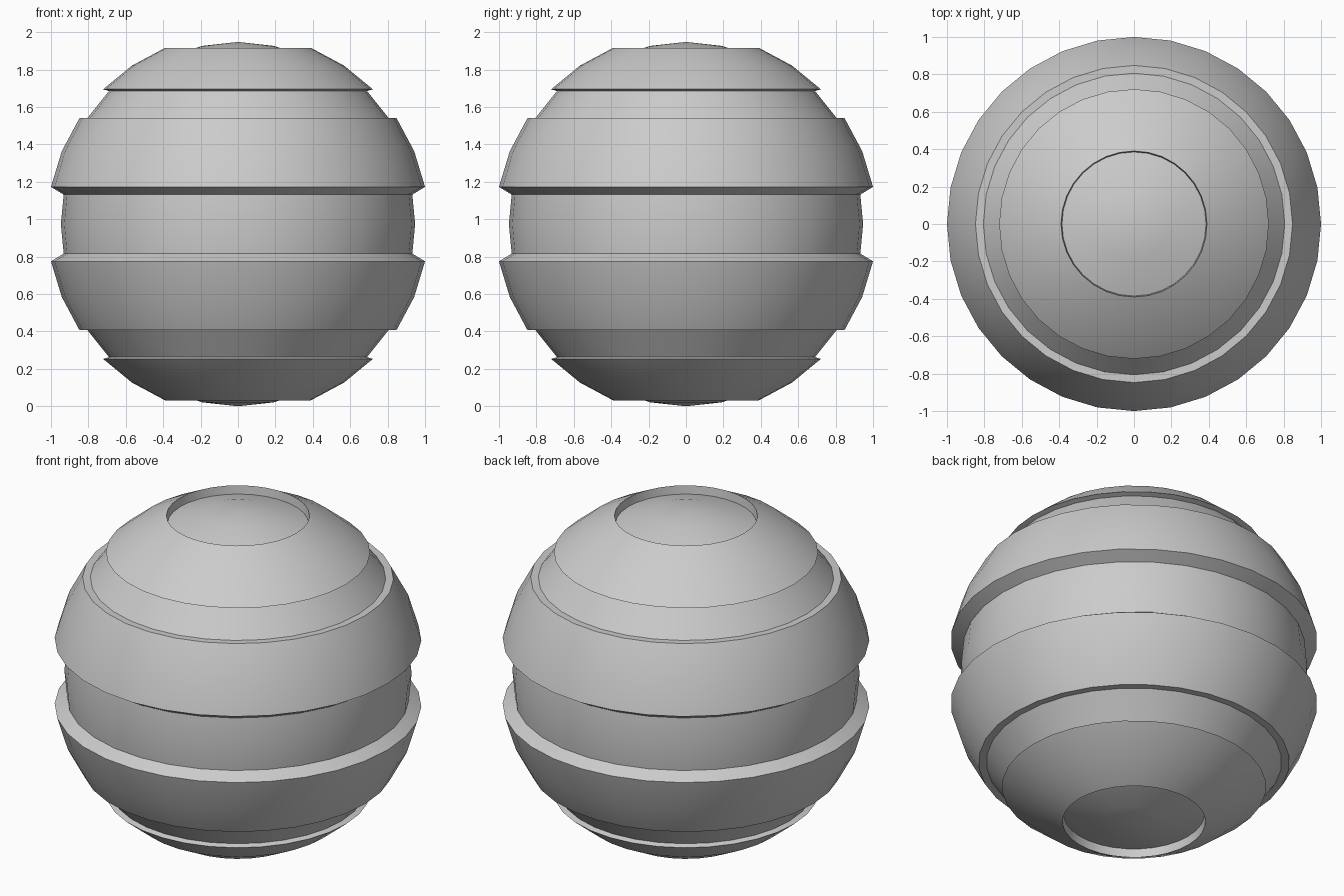
import bpy, bmesh, math

if "Cube" in bpy.data.objects:
    bpy.data.objects.remove(bpy.data.objects["Cube"])

SEGMENTS = 32
CENTRE_Z = 0.974
SHELL_R = 1.0196  # raised bands lie on this sphere


def on_shell(lat):
    a = math.radians(lat)
    return (SHELL_R * math.cos(a), SHELL_R * math.sin(a))


# Upper half profile (radius, height above centre), pole to equator
upper = [
    (0, 0.974), (0.19, 0.953), (0.385, 0.892),            # recessed cap
    on_shell(67.5), on_shell(56.25), on_shell(45),        # upper raised band
    (0.69, 0.711), (0.806, 0.566),                        # shallow groove
    on_shell(33.75), on_shell(22.5), on_shell(11.25),     # wide raised band
    (0.932, 0.158),                                       # wall to middle groove
]
profile = upper + [(0.947, 0)] + [(r, -z) for r, z in reversed(upper)]

# Lathe the profile around z
bm = bmesh.new()
verts = [bm.verts.new((r, 0, z + CENTRE_Z)) for r, z in profile]
edges = [bm.edges.new(pair) for pair in zip(verts, verts[1:])]
bmesh.ops.spin(bm, geom=verts + edges, cent=(0, 0, 0), axis=(0, 0, 1),
               angle=math.tau, steps=SEGMENTS, use_duplicate=False)
bmesh.ops.remove_doubles(bm, verts=bm.verts, dist=0.0005)
bmesh.ops.recalc_face_normals(bm, faces=bm.faces)

mesh = bpy.data.meshes.new("banded_sphere")
bm.to_mesh(mesh)
bm.free()
ball = bpy.data.objects.new("banded_sphere", mesh)
bpy.context.collection.objects.link(ball)

# Smooth bands with crisp steps
bpy.context.view_layer.objects.active = ball
ball.select_set(True)
bpy.ops.object.shade_smooth_by_angle(angle=math.radians(25))
